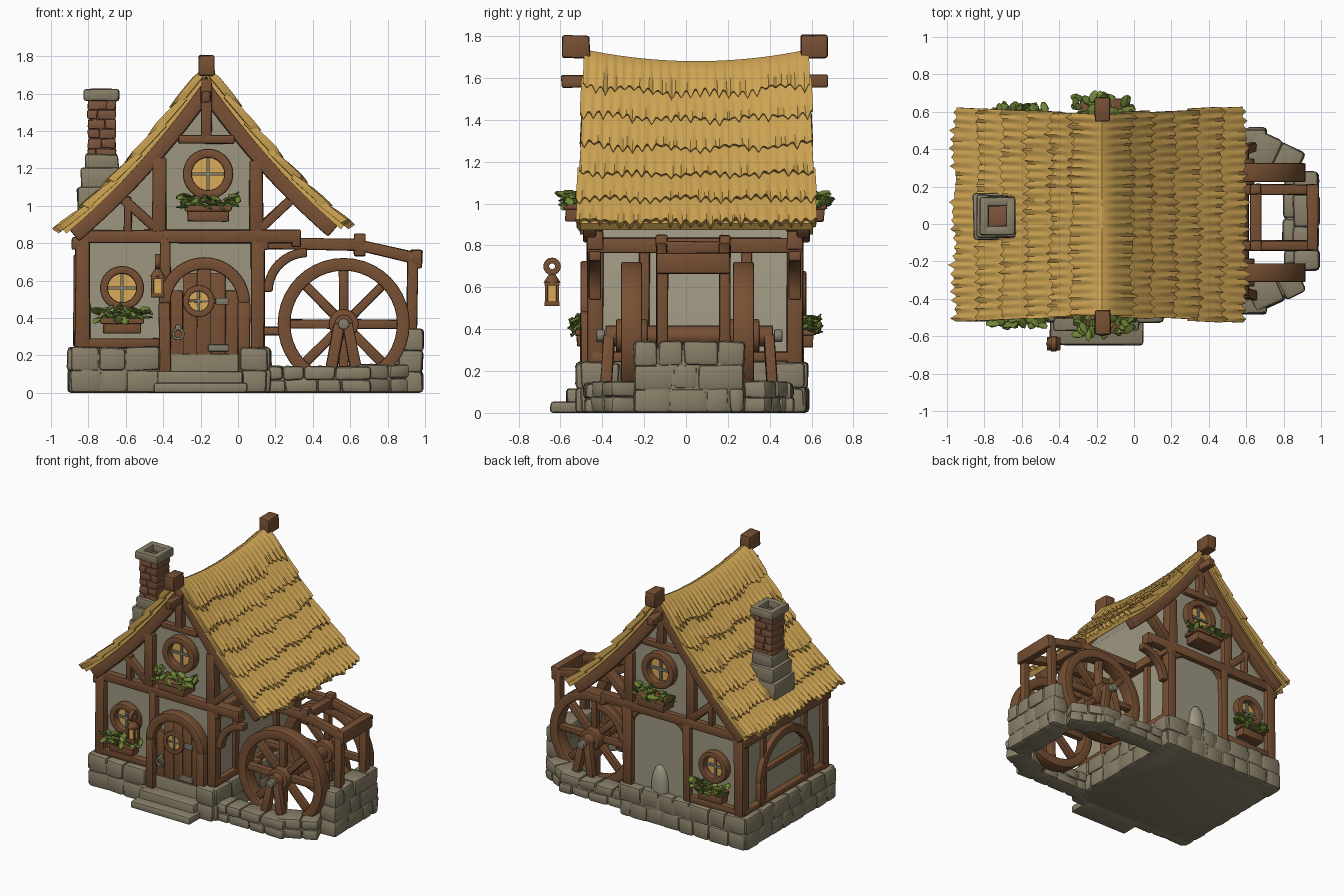
import bpy, bmesh, math, random
from mathutils import Vector, Matrix

if "Cube" in bpy.data.objects:
    bpy.data.objects.remove(bpy.data.objects["Cube"])
random.seed(4)
R = random.uniform
COL = {"thatch": (.64, .385, .09), "wood": (.185, .08, .034), "stone": (.25, .215, .14), "plaster": (.34, .31, .22),
       "glow": (.72, .41, .1), "leaf": (.16, .24, .04), "metal": (.22, .205, .15), "brick": (.205, .09, .046)}
MAT = {k: bpy.data.materials.new(k) for k in COL}
for k, c in COL.items():
    MAT[k].diffuse_color = (*c, 1)
parts = []

def part(name, mat, bevel=0.0):
    parts.append((name, bmesh.new(), mat, bevel))
    return parts[-1][1]

def beam(bm, p0, p1, w, depth, axis=(0, 1, 0), jit=0.004):
    """Box from p0 to p1; depth is measured along axis, w across it."""
    p0, p1, a = Vector(p0), Vector(p1), Vector(axis)
    d = (p1-p0).normalized()
    a = Vector((1, 0, 0)) if abs(d.dot(a)) > .9 else a
    s = a.cross(d).normalized()
    rot = Matrix((d, s, d.cross(s))).transposed().to_4x4()
    m = Matrix.Translation((p0+p1)/2) @ rot @ Matrix.Diagonal(((p1-p0).length, w, depth, 1))
    for v in bmesh.ops.create_cube(bm, size=1, matrix=m)["verts"]:
        v.co += Vector((R(-jit, jit), R(-jit, jit), R(-jit, jit)))
        v.co.z = max(0, v.co.z)

def box(bm, x0, x1, y0, y1, z0, z1, jit=0.0):
    beam(bm, (x0, (y0+y1)/2, (z0+z1)/2), (x1, (y0+y1)/2, (z0+z1)/2), z1-z0, abs(y1-y0), jit=jit)

def loft(bm, sections, closed=False):
    """Skin a list of equal cross-sections, capping open ends."""
    rows = [[bm.verts.new(p) for p in s] for s in sections]
    n = len(rows[0])
    for a, b in zip(rows, rows[1:]+rows[:1] if closed else rows[1:]):
        for k in range(n):
            bm.faces.new((a[k], a[(k+1) % n], b[(k+1) % n], b[k]))
    for r in () if closed else (rows[0], rows[-1]):
        bm.faces.new(r)

def ring(bm, c, r0, r1, depth, a0=0, a1=360, n=32, axis="y"):
    secs, full = [], a1-a0 == 360
    for i in range(n if full else n+1):
        a = math.radians(a0+(a1-a0)*i/n)
        pts = [(r*math.cos(a), d*depth/2, r*math.sin(a)) for r, d in ((r0, -1), (r1, -1), (r1, 1), (r0, 1))]
        secs.append([Vector(c)+Vector(o if axis == "y" else (o[1], o[0], o[2])) for o in pts])
    loft(bm, secs, full)

def cyl(bm, c, r, depth, n=20, r2=None, upright=False):
    m = Matrix.Translation(c) @ Matrix.Rotation(0 if upright else math.pi/2, 4, "X")
    bmesh.ops.create_cone(bm, cap_ends=True, segments=n, radius1=r, radius2=r if r2 is None else r2, depth=depth, matrix=m)

def stones(bm, p0, p1, h, thick, courses):
    """Wall of rough blocks along a line."""
    p0, p1, up = Vector((*p0, 0)), Vector((*p1, 0)), Vector((0, 0, 1))
    L, d, ch = (p1-p0).length, (p1-p0).normalized(), h/courses
    beam(bm, p0+up*h*.46, p1+up*h*.46, thick*.84, h*.92, up, 0)
    for c in range(courses):
        s, end, z = -thick*.35, L+thick*.35, up*ch*(c+.5)
        while s < end-.01:
            e = s+R(.10, .19)
            e = end if end-e < .07 else e
            beam(bm, p0+d*s+z, p0+d*e+z, thick+R(-.012, .015), ch+.006, up, .006)
            s = e

def P(side, t, v, off):
    """Point on the roof: t away from the ridge, v along it, off outwards."""
    dz = -1.44+.8*t
    n = math.hypot(dz, 1)
    z = 1.77-1.44*t+.4*t*t+off/n-.055*(1-v*v)*max(0, 1-t/.6)-.04*max(0, 1-t/.07)**2
    return Vector((-.17+side*max(0, t-dz/n*off*min(1, t/.05)), .05+v*(.53+.055*t), z))

# Thatched roof: core slab, barge boards and overlapping ragged rows
core, boards, straw = part("thatch_core", "thatch"), part("barge_boards", "wood", .01), part("thatch_layers", "thatch")
TS, N = (0, .16, .27, .40, .53, .66, .79), 120
for side, tail in ((-1, 1), (1, .965)):
    slabs = [(core, .78, -.97+i*.2425, -.7275+i*.2425, -.05, -.01) for i in range(8)]
    for bm, t1, v0, v1, o0, o1 in slabs+[(boards, .76, s*.95, s*.84, -.125, -.045) for s in (-1, 1)]:
        loft(bm, [[P(side, t1*tail*i/12, v, o) for v, o in ((v0, o0), (v1, o0), (v1, o1), (v0, o1))] for i in range(13)])
    for k in range(6):
        t0, t1, secs = TS[k]*tail, TS[k+1]*tail, []
        e = R(.0, .025) if k else .01
        teeth = [R(.008, .034) for _ in range(N//5+1)]
        for i in range(N+1):
            j = teeth[i//5]*(1-abs(i % 5-2)/2)-.012+.008*math.sin(i*.17+k*2)
            b = .004*math.sin(i*1.3+k)+R(-.002, .002)
            pts = [(max(0, t0-.04), -.012 if k else .01), (t0+(t1-t0)*.12, .004 if k else .01), (t0+(t1-t0)*.4, .008+b),
                   (t0+(t1-t0)*.8, .014+b), (t1+j, .014+b), (t1+j-.01, -.024), (max(0, t0-.03), -.035)]
            secs.append([P(side, t, (1+e)*(2*i/N-1), o) for t, o in pts])
        loft(straw, secs)
bmesh.ops.remove_doubles(straw, verts=straw.verts, dist=1e-5)

# Plaster house body from the gable profile
prof = [(-.84, .1), (.11, .1)] + [(x, P(1, abs(x+.17), 1, 0).z-.17) for x in
                                  (.11, .0, -.1, -.17, -.24, -.34, -.45, -.56, -.7, -.84)]
loft(part("plaster_walls", "plaster"), [[(x, y, z) for x, z in prof] for y in (-.43, .52)])

# Foundation, wheel basin and door steps
f = part("stone_foundation", "stone", .02)
box(f, -.86, .12, -.47, .55, 0, .21)
for a, b in (((-.86, -.47), (-.45, -.47)), ((.05, -.47), (.12, -.47)), ((-.86, .53), (.12, .53)),
             ((-.86, -.47), (-.86, .53)), ((.12, -.47), (.12, .53))):
    stones(f, a, b, .24, .1, 2)
f = part("wheel_basin_stones", "stone", .02)
for s, c in ((-1, 0), (1, .03)):
    stones(f, (.18, c+s*.41), (.66, c+s*.41), .14, .14, 2)
    stones(f, (.67, c+s*.37), (.83, c+s*.3), .15, .17, 2)
stones(f, (.92, -.2), (.92, .23), .34, .14, 3)
stones(f, (.85, -.22), (.85, .25), .13, .1, 1)
f = part("door_steps", "stone", .015)
box(f, -.45, .05, -.65, -.45, 0, .055, .005)
box(f, -.43, .03, -.57, -.42, 0, .115, .005)

# Timber frame, windows and flower boxes on both gables (x0, z0, x1, z1, width)
FRAME = [(-.83, .24, -.83, .86, .08), (.105, .22, .105, .82, .075), (-.39, .24, -.39, .82, .06),
         (-.84, .835, .33, .835, .07), (-.8, .265, -.42, .265, .05), (-.42, .86, -.42, 1.26, .075),
         (.095, .86, .095, 1.24, .075), (-.32, 1.355, -.02, 1.355, .05), (-.17, 1.36, -.17, 1.68, .06),
         (-.44, .88, -.63, 1.05, .05), (.12, .88, .3, 1.05, .05), (-.59, .86, -.59, 1.05, .04), (.31, .78, .31, .87, .05)]
for nm, Y in (("front", lambda y: y), ("back", lambda y: .085-y)):
    t = part(nm+"_timbers", "wood", .01)
    for x0, z0, x1, z1, w in FRAME:
        beam(t, (x0, Y(-.435), z0), (x1, Y(-.435), z1), w, .078)
    ring(t, (.37, Y(-.435), .54), .185, .235, .06, 90, 180, 10)
    beam(t, (-.17, Y(-.46), 1.75), (-.17, Y(-.59), 1.75), .11, .085)
    beam(t, (-.17, Y(-.42), 1.585), (-.17, Y(-.595), 1.585), .06, .05)
    for lab, x, z, r, yb, zb, hw in (("_upper", -.16, 1.17, .135, -.585, 1.0, .125), ("_lower", -.62, .56, .118, -.53, .4, .115)):
        ring(part(nm+lab+"_window_frame", "wood", .01), (x, Y(-.45), z), r*.64, r, .08)
        cyl(part(nm+lab+"_window_glass", "glow"), (x, Y(-.433), z), r*.7, .012, 28)
        w = part(nm+lab+"_window_bars", "metal")
        for u, h in ((r*.68, 0), (0, r*.68)):
            beam(w, (x-u, Y(-.445), z-h), (x+u, Y(-.445), z+h), .016, .02, jit=0)
        w = part(nm+lab+"_flower_box", "wood", .008)
        box(w, x-hw, x+hw, Y(yb), Y(-.44), zb-.03, zb, .004)
        box(w, x-hw+.015, x+hw-.015, Y(yb+.01), Y(-.44), zb-.085, zb-.02, .004)
        lf = part(nm+lab+"_leaves", "leaf")
        for i in range(46):
            m = Matrix.Translation((x+R(-hw-.03, hw+.03), Y(R(yb-.012, -.48)), zb+R(-.015, .055)))
            for a, ax in ((R(0, 6.3), "Z"), (R(-.8, .8), "Y"), (R(-.6, .6), "X")):
                m = m @ Matrix.Rotation(a, 4, ax)
            bmesh.ops.create_icosphere(lf, subdivisions=1, radius=1, matrix=m @ Matrix.Diagonal((.04, .024, .008, 1)))
for x, a in ((-.25, 90), (-.04, 0)):      # rounded corners of the back panel
    ring(t, (x, .52, .69), .11, .15, .05, a, a+90, 8)
m = Matrix.Translation((-.15, .52, .27)) @ Matrix.Diagonal((.07, .045, .17, 1))
bmesh.ops.create_uvsphere(part("back_wall_arch_ornament", "plaster"), u_segments=16, v_segments=10, radius=1, matrix=m)

# Timbers on the long walls
t = part("side_timbers", "wood", .01)
for x in (-.845, .115):
    beam(t, (x, -.47, .8), (x, .555, .8), .07, .09)
    beam(t, (x, -.45, .27), (x, .54, .27), .05, .06)
    for y in (-.2, .29):
        beam(t, (x, y, .25), (x, y, .8), .045, .05)
ring(t, (-.85, .045, .42), .26, .32, .06, 0, 180, 16, "x")
for y in (-.245, .335):
    beam(t, (-.85, y, .25), (-.85, y, .43), .06, .06)
beam(t, (-.85, -.24, .5), (-.85, .33, .5), .04, .05)

# Door with arched frame, planks and ironwork
f = part("door_frame", "wood", .01)
ring(f, (-.18, -.455, .48), .18, .245, .1, 0, 180, 20)
for x in (-.3925, .0325):
    beam(f, (x, -.455, .11), (x, -.455, .485), .064, .1)
f, ir = part("door_planks", "wood", .004), part("door_ironwork", "metal", .004)
for i in range(5):
    x = -.37+.076*i
    h = min(math.sqrt(max(0, .19**2-(u+.18)**2)) for u in (x+.012, x+.064))
    box(f, x, x+.0745, -.46, -.42, .11, .48+h, .001)
ring(f, (-.21, -.465, .49), .053, .085, .03, n=24)
cyl(part("door_glass", "glow"), (-.21, -.46, .49), .06, .01, 20)
beam(ir, (-.265, -.466, .49), (-.155, -.466, .49), .014, .015)
beam(ir, (-.21, -.466, .435), (-.21, -.466, .545), .014, .015)
for z in (.49, .24):
    box(ir, -.16 if z < .4 else -.12, -.05, -.48, -.455, z-.018, z+.018)
ring(ir, (-.32, -.475, .315), .02, .034, .02, n=16)
cyl(ir, (-.32, -.47, .35), .016, .03, 12)

# Hanging lantern
f, lx, ly = part("lantern_frame", "wood", .003), -.43, -.64
for r, z0, z1 in ((.036, .51, .532), (.036, .608, .625)):
    box(f, lx-r, lx+r, ly-r, ly+r, z0, z1)
cyl(f, (lx, ly, .645), .042, .045, 8, .012, True)
ring(f, (lx, ly, .70), .014, .042, .03, n=16, axis="x")
for dx, dy in ((-1, -1), (-1, 1), (1, -1), (1, 1)):
    beam(f, (lx+dx*.027, ly+dy*.027, .52), (lx+dx*.027, ly+dy*.027, .62), .014, .014, jit=0)
box(part("lantern_light", "glow"), lx-.022, lx+.022, ly-.022, ly+.022, .53, .61)

# Chimney
f = part("chimney_stone", "stone", .014)
for a in ((-.86, -.62, -.09, .17, .93, 1.1), (-.84, -.63, -.075, .155, 1.08, 1.2), (-.815, -.64, -.055, .135, 1.18, 1.28),
          (-.825, -.775, -.06, .145, 1.56, 1.625), (-.685, -.635, -.06, .145, 1.56, 1.625),
          (-.8, -.66, -.06, -.01, 1.56, 1.625), (-.8, -.66, .095, .145, 1.56, 1.625)):
    box(f, *a, .008 if a[5] < 1.5 else .002)
f = part("chimney_bricks", "brick", .008)
box(f, -.79, -.665, -.025, .105, 1.2, 1.575)
for i in range(6):
    z, m = 1.255+i*.052, -.73+R(-.03, .03)
    for x0, x1 in ((-.803, m), (m, -.652)):
        box(f, x0, x1, -.037, .117, z, z+.052, .004)

# Water wheels, axle and supports
WX, WZ = .565, .368
for nm, y, yl in (("front", -.26, -.385), ("back", .275, .415)):
    w, c = part(nm+"_wheel", "wood", .008), Vector((WX, y, WZ))
    ring(w, c, .285, .353, .1, n=40)
    cyl(w, c, .08, .15, 20)
    for i in range(8):
        u = Vector((math.cos(math.pi*i/4), 0, math.sin(math.pi*i/4)))
        beam(w, c+u*.05, c+u*.3, .048, .05)
    for dx in (-.07, .07):
        beam(w, (WX+dx, yl, .1), (WX+dx*.3, yl*.95, .37), .06, .05)
    cyl(part(nm+"_axle_cap", "metal", .006), (WX, yl*1.06, WZ), .03, .04, 16)
cyl(part("wheel_axle", "wood", .006), (WX, .015, WZ), .05, .8, 16)

# Water chute frame
f = part("chute_frame", "wood", .01)
for y in (-.115, .185):
    for x0, z0, x1, z1, w in ((.1, .8, .66, .79, .06), (.65, .79, .97, .715, .06), (.65, .73, .65, .85, .06),
                              (.925, .2, .935, .75, .055), (.1, .33, .27, .33, .045)):
        beam(f, (x0, y, z0), (x1, y, z1), w, .055)
for x, z, w, d in ((.65, .79, .06, .06), (.955, .715, .1, .06)):
    beam(f, (x, -.14, z), (x, .21, z), w, d)

# Bevel, shade and link every part
for name, bm, mat, bev in parts:
    bmesh.ops.recalc_face_normals(bm, faces=bm.faces)
    if bev:
        ed = [e for e in bm.edges if len(e.link_faces) == 2 and e.calc_face_angle(0) > .6]
        bmesh.ops.bevel(bm, geom=ed, offset=bev, segments=2, profile=.5, affect="EDGES", clamp_overlap=True)
    me = bpy.data.meshes.new(name)
    bm.to_mesh(me)
    me.materials.append(MAT[mat])
    ob = bpy.data.objects.new(name, me)
    bpy.context.collection.objects.link(ob)
    bpy.ops.object.select_all(action="DESELECT")
    ob.select_set(True)
    bpy.context.view_layer.objects.active = ob
    bpy.ops.object.shade_smooth_by_angle(angle=math.radians(40))

for m in bpy.data.materials:
    if m.users and not m.is_grease_pencil:
        m.use_nodes = True
        m.node_tree.nodes["Principled BSDF"].inputs["Base Color"].default_value = m.diffuse_color
